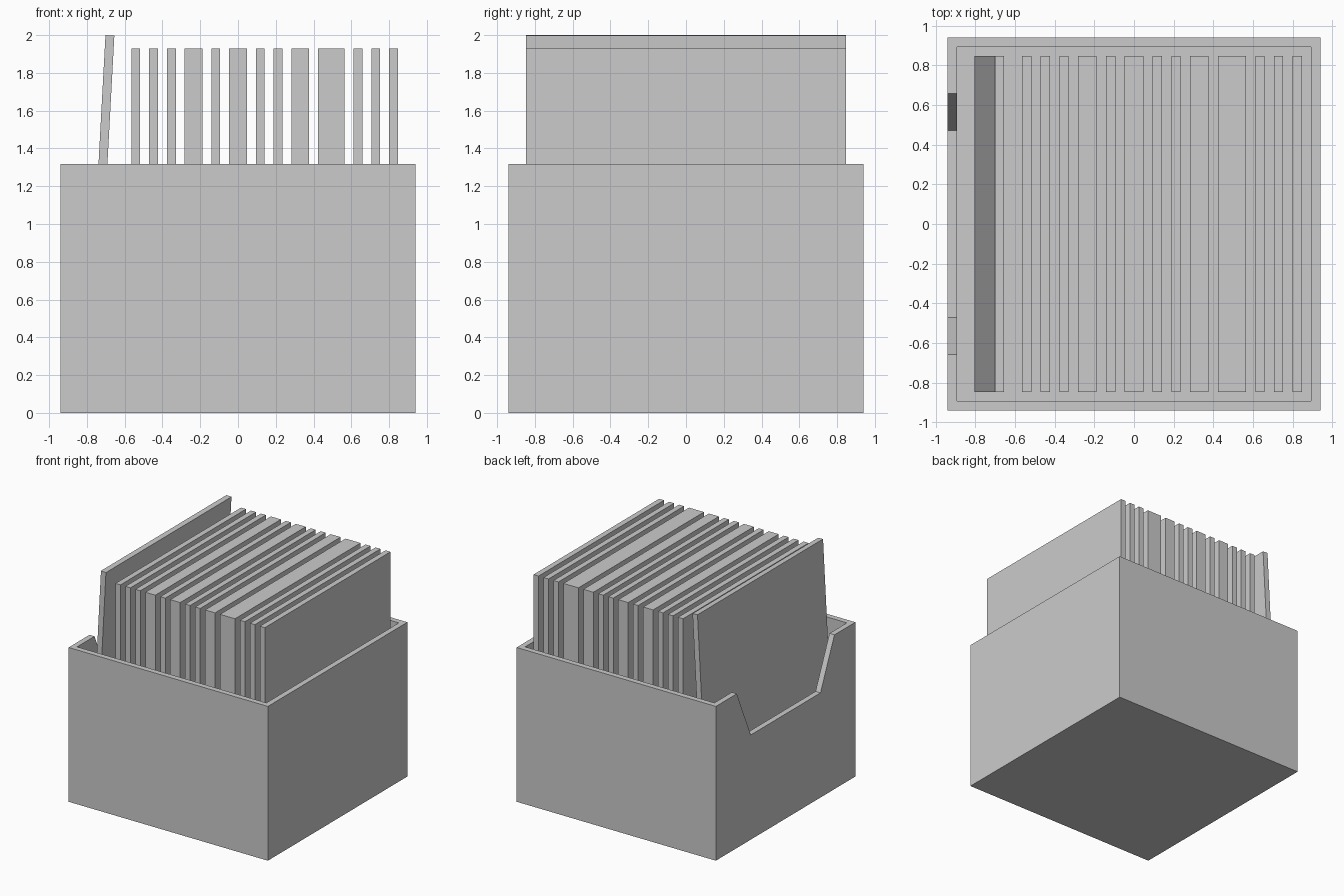
import bpy, bmesh, math
from mathutils import Vector

if "Cube" in bpy.data.objects:
    bpy.data.objects.remove(bpy.data.objects["Cube"])

U = 0.04705          # wall / card thickness, the module of the whole model


def block(name, lo, hi):
    """Axis-aligned block between two corners, origin at its centre."""
    lo, hi = Vector(lo), Vector(hi)
    bm = bmesh.new()
    bmesh.ops.create_cube(bm, size=1)
    bmesh.ops.scale(bm, vec=hi - lo, verts=bm.verts)
    return finish(name, bm, (lo + hi) / 2)


def prism_x(name, profile, x0, x1):
    """Extrude a (y, z) profile along x."""
    bm = bmesh.new()
    face = bm.faces.new([bm.verts.new((x0, y, z)) for y, z in profile])
    ext = bmesh.ops.extrude_face_region(bm, geom=[face])
    moved = [v for v in ext["geom"] if isinstance(v, bmesh.types.BMVert)]
    bmesh.ops.translate(bm, verts=moved, vec=(x1 - x0, 0, 0))
    bmesh.ops.recalc_face_normals(bm, faces=bm.faces)
    return finish(name, bm, (0, 0, 0))


def finish(name, bm, location):
    mesh = bpy.data.meshes.new(name)
    bm.to_mesh(mesh)
    bm.free()
    obj = bpy.data.objects.new(name, mesh)
    obj.location = location
    bpy.context.collection.objects.link(obj)
    return obj


def cut(target, cutter):
    """Subtract the cutter, apply, and remove the helper."""
    cutter.hide_render = True
    mod = target.modifiers.new("cut", 'BOOLEAN')
    mod.operation, mod.solver, mod.object = 'DIFFERENCE', 'EXACT', cutter
    bpy.context.view_layer.objects.active = target
    bpy.ops.object.modifier_apply(modifier=mod.name)
    bpy.data.objects.remove(cutter)


# Open box with a floor
W, H = 20 * U, 28 * U
box = block("storage_box", (-W, -W, 0), (W, W, H))
cut(box, block("cavity_cutter", (U - W, U - W, U), (W - U, W - U, H + 0.2)))

# Tapered finger notch in the left wall (sides continued above the rim)
depth, over = 9 * U, 0.1
bottom = 10 * U
top = bottom + 4 * U * (depth + over) / depth
notch = [(-top, H + over), (-bottom, H - depth), (bottom, H - depth), (top, H + over)]
cut(box, prism_x("notch_cutter", notch, -W - 0.1, -W + 2 * U))

# Upright cards: widths in modules, each separated by a gap of one module
x = -12
for i, width in enumerate([1, 1, 1, 2, 1, 2, 1, 1, 2, 3, 1, 1, 1]):
    block(f"card_{i + 1:02d}", (x * U, -18 * U, U), ((x + width) * U, 18 * U, 41 * U))
    x += width + 1

# Leaning card, raised a little above the rest
leaning = block("leaning_card", (-U / 2, -18 * U, -20 * U), (U / 2, 18 * U, 20 * U))
leaning.location = (-0.729, 0, 1.059)
leaning.rotation_euler.y = math.radians(3.1)
